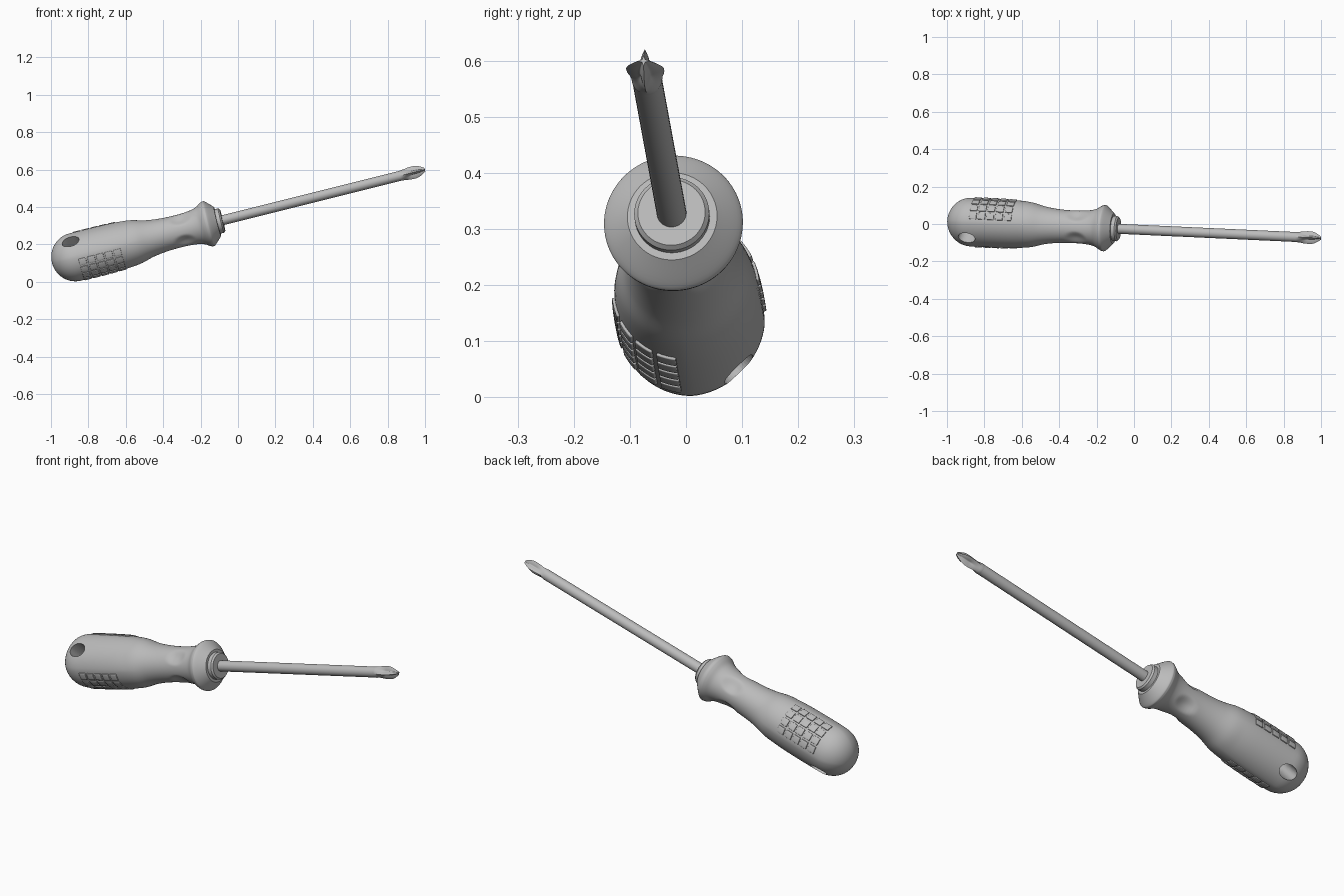
import bpy, bmesh
from math import sin, cos, pi, radians, sqrt
from mathutils import Matrix, Vector

if "Cube" in bpy.data.objects:
    bpy.data.objects.remove(bpy.data.objects["Cube"])

grey = bpy.data.materials.new("plain grey")
grey.use_nodes = True
grey.diffuse_color = (0.5, 0.5, 0.5, 1)
grey.node_tree.nodes["Principled BSDF"].inputs["Base Color"].default_value = (0.5, 0.5, 0.5, 1)

# Tool frame: local X runs along the tilted tool axis
ax = Vector((1, -0.046, 0.25)).normalized()
side = Vector((0, 0, 1)).cross(ax).normalized()
up = ax.cross(side)
FRAME = Matrix.Translation((-0.1, -0.025, 0.325)) @ Matrix((ax, side, up)).transposed().to_4x4()


def polar(s, r, a):
    return Vector((s, r * cos(a), r * sin(a)))


def finish(name, bm, angle=35):
    bmesh.ops.recalc_face_normals(bm, faces=bm.faces)
    mesh = bpy.data.meshes.new(name)
    bm.to_mesh(mesh)
    bm.free()
    mesh.materials.append(grey)
    ob = bpy.data.objects.new(name, mesh)
    ob.matrix_world = FRAME
    bpy.context.collection.objects.link(ob)
    smooth(ob, angle)
    return ob


def smooth(ob, angle=35):
    bpy.ops.object.select_all(action='DESELECT')
    ob.select_set(True)
    bpy.context.view_layer.objects.active = ob
    bpy.ops.object.shade_smooth_by_angle(angle=radians(angle))


def lathe(name, profile, segs, shape=lambda s, r, a: r, angle=35):
    """Revolve (s, r) points about the axis; shape() may vary r with the angle."""
    bm = bmesh.new()
    rings = []
    for s, r in profile:
        rings.append([bm.verts.new(polar(s, shape(s, r, 2 * pi * i / segs), 2 * pi * i / segs))
                      for i in range(segs)])
    for lo, hi in zip(rings, rings[1:]):
        for i in range(segs):
            j = (i + 1) % segs
            bm.faces.new((lo[i], lo[j], hi[j], hi[i]))
    bm.faces.new(rings[0])
    bm.faces.new(rings[-1])
    return finish(name, bm, angle)


def spline(pts, steps):
    """Catmull-Rom curve through profile points."""
    pts = [Vector(p) for p in pts]
    out = []
    for i in range(len(pts) - 1):
        p0, p1, p2, p3 = pts[max(i - 1, 0)], pts[i], pts[i + 1], pts[min(i + 2, len(pts) - 1)]
        for k in range(steps):
            t = k / steps
            out.append(p1 + 0.5 * t * ((p2 - p0) + t * ((2 * p0 - 5 * p1 + 4 * p2 - p3)
                       + t * (3 * (p1 - p2) + p3 - p0))))
    return out + [pts[-1]]


# Handle: round butt, full grip, waist, flared guard
BUTT, GRIP = -0.795, 0.13
butt = [(BUTT - 0.128 * cos(t * pi / 28), GRIP * sin(t * pi / 28)) for t in range(1, 14)]
body = spline([(BUTT, GRIP), (-0.65, 0.13), (-0.54, 0.127), (-0.46, 0.119), (-0.39, 0.101),
               (-0.32, 0.091), (-0.24, 0.087), (-0.16, 0.09), (-0.11, 0.1), (-0.08, 0.117),
               (-0.065, 0.123), (-0.05, 0.119), (-0.01, 0.08)], 6)


def handle_shape(s, r, a):
    # Slightly flat sides in line with the hanging hole
    fade = min(1, max(0, (-0.4 - s) / 0.1))
    r *= 1 - 0.045 * fade * max(0, -sin(2 * a))
    # Four finger dimples around the waist
    off = (a % (pi / 2) - pi / 4) * r
    d = (off / 0.045) ** 2 + ((s + 0.2) / 0.06) ** 2
    return r - 0.013 * max(0, 1 - d) ** 1.5


handle = lathe("handle", butt + [tuple(p) for p in body], 96, handle_shape)

# Oval hanging hole through the butt
bpy.ops.mesh.primitive_cylinder_add(vertices=40, radius=1, depth=0.5)
cutter = bpy.context.object
cutter.name = "hole_cutter"
cutter.data.materials.append(grey)
cutter.matrix_world = (FRAME @ Matrix.Translation((BUTT, 0, 0)) @ Matrix.Rotation(radians(45), 4, 'X')
                       @ Matrix.Diagonal((0.047, 0.035, 1, 1)))
cutter.hide_render = True
bpy.context.view_layer.update()
cut = handle.modifiers.new("hanging_hole", 'BOOLEAN')
cut.object = cutter
cut.operation = 'DIFFERENCE'
cut.solver = 'EXACT'
bpy.ops.object.select_all(action='DESELECT')
handle.select_set(True)
bpy.context.view_layer.objects.active = handle
bpy.ops.object.modifier_apply(modifier=cut.name)
bpy.data.objects.remove(cutter)
smooth(handle)


def body_radius(s):
    for p, q in zip(body, body[1:]):
        if p.x <= s <= q.x:
            return p.y + (q.y - p.y) * (s - p.x) / (q.x - p.x)
    return GRIP


# Grip tiles: two raised panels of five columns by four rows
bm = bmesh.new()
COLS, ROWS, PITCH, STEP = 5, 4, 0.048, radians(20)
for centre in (radians(45), radians(225)):
    for c in range(COLS):
        for row in range(ROWS):
            s0 = -0.775 + c * PITCH
            a0 = centre + (row - ROWS / 2) * STEP
            grid = []
            for i in range(4):
                s = s0 + (PITCH - 0.009) * i / 3
                line = []
                for j in range(5):
                    a = a0 + STEP * (0.1 + 0.8 * j / 4)
                    line.append(bm.verts.new(polar(s, body_radius(s) - 0.004, a)))
                grid.append(line)
            for i in range(3):
                for j in range(4):
                    bm.faces.new((grid[i][j], grid[i][j + 1], grid[i + 1][j + 1], grid[i + 1][j]))
tiles = finish("grip_tiles", bm)
# Point every tile outward before thickening
if any(p.normal.dot(Vector((0, p.center.y, p.center.z))) < 0 for p in tiles.data.polygons):
    bm = bmesh.new()
    bm.from_mesh(tiles.data)
    bmesh.ops.reverse_faces(bm, faces=[f for f in bm.faces
                            if f.normal.dot(Vector((0, *f.calc_center_median().yz))) < 0])
    bm.to_mesh(tiles.data)
    bm.free()
thick = tiles.modifiers.new("thickness", 'SOLIDIFY')
thick.thickness = 0.009
thick.offset = 1
soft = tiles.modifiers.new("soft_edges", 'BEVEL')
soft.width = 0.002
soft.segments = 2

# Collar and shaft
lathe("collar", [(-0.02, 0.067), (0.01, 0.067), (0.018, 0.06)], 48)
lathe("shaft", [(0, 0.0265), (1.0, 0.0265)], 40)


# Cross-point tip: four wings separated by flutes that deepen toward the end
def cross(s, r, a):
    depth = 0.6 * min(1, max(0, (s - 1.0) / 0.06))
    return r * (1 - depth * abs(sin(2 * a)) ** 0.8)


tip = spline([(0.99, 0.0265), (1.02, 0.029), (1.05, 0.033), (1.085, 0.033), (1.11, 0.024),
              (1.134, 0.009)], 5)
lathe("cross_tip", [tuple(p) for p in tip], 64, cross, 40)
